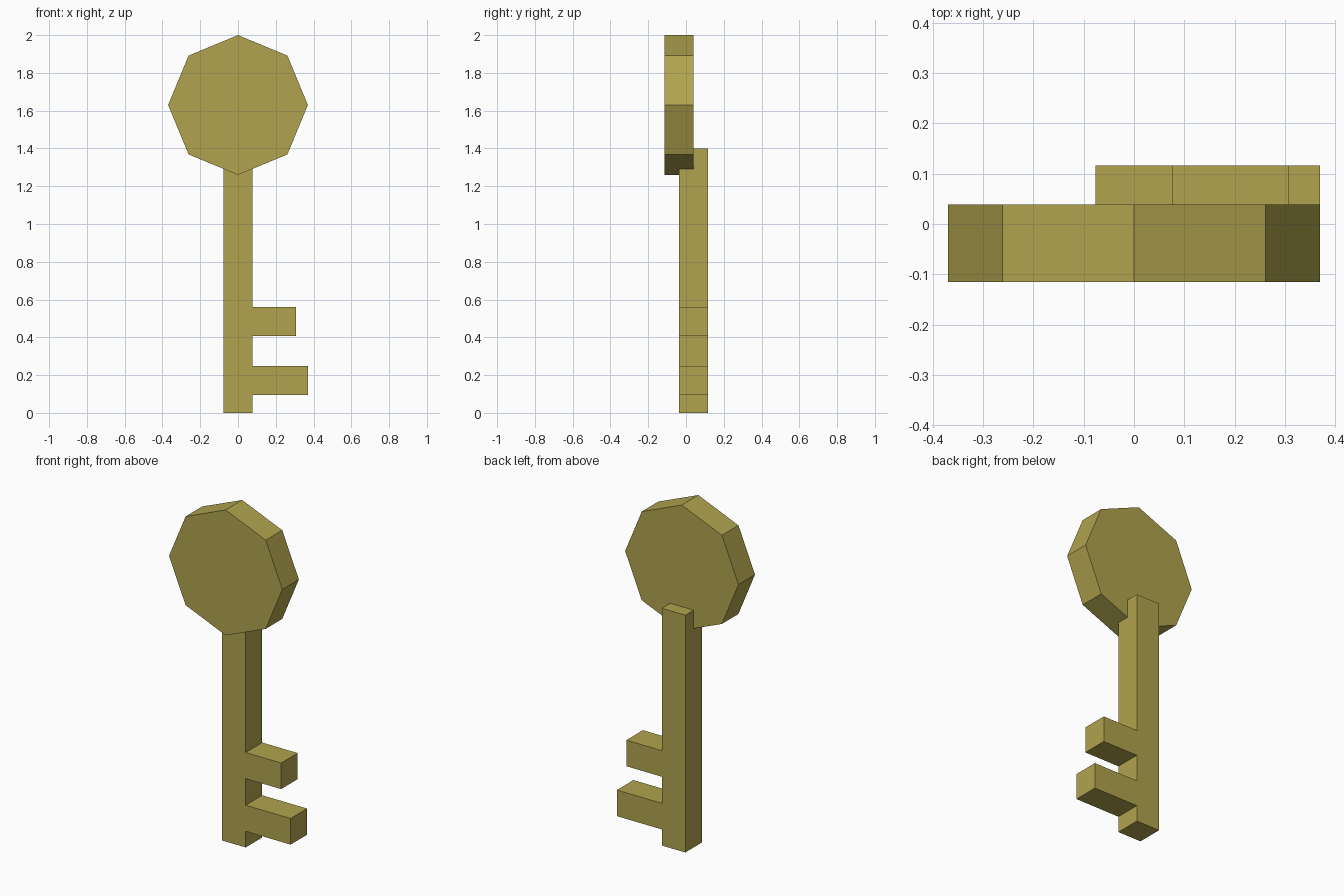
import bpy
from math import pi

cube = bpy.data.objects.get("Cube")
if cube:
    bpy.data.objects.remove(cube, do_unlink=True)

# Single aged brass colour
COLOUR = (0.44, 0.37, 0.077, 1.0)
brass = bpy.data.materials.new("aged_brass")
brass.use_nodes = True
brass.diffuse_color = COLOUR
brass.node_tree.nodes["Principled BSDF"].inputs["Base Color"].default_value = COLOUR


def finish(name):
    """Name the active part, apply its transform and colour it."""
    obj = bpy.context.object
    obj.name = obj.data.name = name
    bpy.ops.object.transform_apply(location=False, rotation=True, scale=True)
    obj.data.materials.append(brass)
    return obj


def bar(name, x0, x1, z0, z1):
    """Box spanning x and z, sharing the depth of the shaft."""
    y0, y1 = -0.038, 0.116
    bpy.ops.mesh.primitive_cube_add(
        size=1, location=((x0 + x1) / 2, (y0 + y1) / 2, (z0 + z1) / 2))
    bpy.context.object.scale = (x1 - x0, y1 - y0, z1 - z0)
    return finish(name)


# Octagonal bow with a corner pointing straight up, set forward of the shaft
bpy.ops.mesh.primitive_cylinder_add(
    vertices=8, radius=0.37, depth=0.154,
    location=(0, -0.038, 1.63), rotation=(pi / 2, 0, 0))
finish("bow")

# Shaft and the two teeth on the left side
bar("shaft", -0.077, 0.077, 0, 1.4)
bar("upper_tooth", 0.077, 0.308, 0.406, 0.56)
bar("lower_tooth", 0.077, 0.37, 0.095, 0.249)
